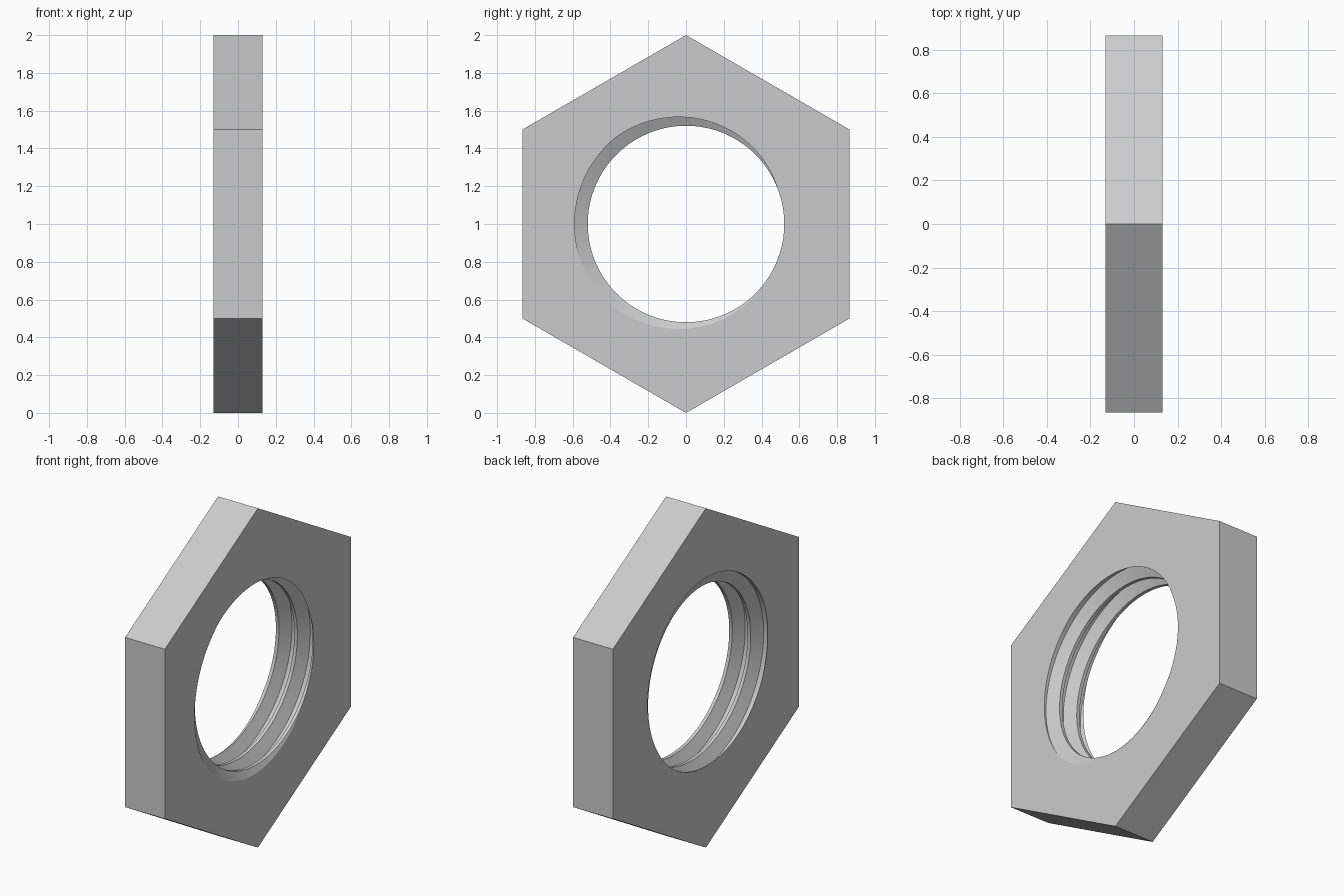
import bpy
import bmesh
import math
from mathutils import Vector

HALF = 0.13              # half thickness of the nut
PITCH = 0.12             # thread pitch
CREST, ROOT = 0.52, 0.59
STEPS = 120              # segments per thread turn
PHASE = math.radians(-8)

cube = bpy.data.objects.get("Cube")
if cube:
    bpy.data.objects.remove(cube, do_unlink=True)


def make_material(name, value):
    mat = bpy.data.materials.new(name)
    mat.use_nodes = True
    colour = (value, value, value, 1)
    mat.diffuse_color = colour
    mat.node_tree.nodes["Principled BSDF"].inputs["Base Color"].default_value = colour
    return mat


def around_axis(x, radius, angle):
    return Vector((x, radius * math.cos(angle), 1 + radius * math.sin(angle)))


bm = bmesh.new()

# Internal thread: one trapezoid profile swept along a right-handed helix
profile = [(-0.083, CREST), (0.083, CREST), (0.378, ROOT), (0.622, ROOT)]
rows = []
for j in range(-4 * STEPS, 2 * STEPS + 1):
    turn = j / STEPS
    rows.append([bm.verts.new(around_axis(HALF + PITCH * (turn + f), r,
                                          2 * math.pi * turn + PHASE))
                 for f, r in profile])
for j in range(len(rows) - STEPS - 1):
    a = rows[j] + [rows[j + STEPS][0]]
    b = rows[j + 1] + [rows[j + 1 + STEPS][0]]
    for k in range(len(profile)):
        bm.faces.new((a[k], a[k + 1], b[k + 1], b[k]))

# Trim the thread flush with both faces of the nut
for side in (-1, 1):
    bmesh.ops.bisect_plane(bm, geom=bm.verts[:] + bm.edges[:] + bm.faces[:], dist=1e-6,
                           plane_co=(side * HALF, 0, 0), plane_no=(side, 0, 0),
                           clear_outer=True)
bmesh.ops.delete(bm, geom=[v for v in bm.verts if not v.link_faces], context='VERTS')
bmesh.ops.remove_doubles(bm, verts=bm.verts[:], dist=1e-5)

# Flat hexagonal faces, each filled around the thread opening
hexagons = []
for side in (-1, 1):
    rim = [e for e in bm.edges if e.is_boundary
           and all(abs(v.co.x - side * HALF) < 1e-4 for v in e.verts)]
    corners = [bm.verts.new(around_axis(side * HALF, 1, math.pi / 2 + k * math.pi / 3))
               for k in range(6)]
    outline = [bm.edges.new((corners[k], corners[(k + 1) % 6])) for k in range(6)]
    bmesh.ops.triangle_fill(bm, edges=rim + outline, use_beauty=True,
                            normal=(side, 0, 0))
    hexagons.append(corners)

# Six outer flats
back, front = hexagons
for k in range(6):
    n = (k + 1) % 6
    bm.faces.new((back[k], back[n], front[n], front[k]))
bmesh.ops.recalc_face_normals(bm, faces=bm.faces[:])

mesh = bpy.data.meshes.new("hex_nut")
bm.to_mesh(mesh)
bm.free()
mesh.materials.append(make_material("plain grey", 0.6))
nut = bpy.data.objects.new("hex_nut", mesh)
bpy.context.collection.objects.link(nut)

# Smooth thread, crisp edges
bpy.ops.object.select_all(action='DESELECT')
nut.select_set(True)
bpy.context.view_layer.objects.active = nut
bpy.ops.object.shade_smooth_by_angle(angle=math.radians(25))
